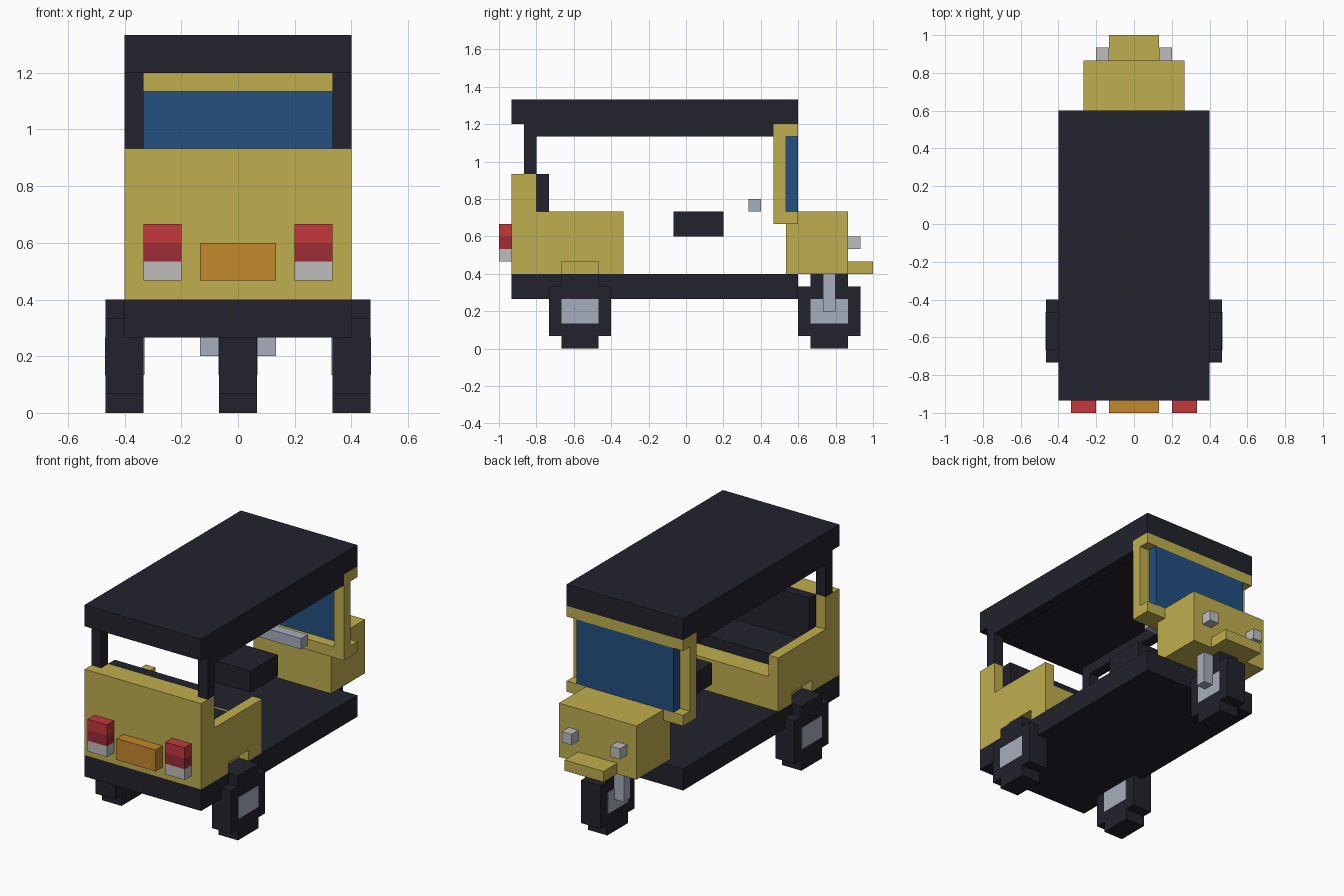
import bpy, bmesh

cube = bpy.data.objects.get("Cube")
if cube:
    bpy.data.objects.remove(cube, do_unlink=True)

U = 1 / 15  # one block of the grid


def material(name, hex_code):
    def linear(c):
        return c / 12.92 if c <= 0.04045 else ((c + 0.055) / 1.055) ** 2.4
    rgba = [linear(int(hex_code[i:i + 2], 16) / 255) for i in (0, 2, 4)] + [1]
    m = bpy.data.materials.new(name)
    m.use_nodes = True
    m.diffuse_color = rgba
    bsdf = m.node_tree.nodes["Principled BSDF"]
    bsdf.inputs["Base Color"].default_value = rgba
    bsdf.inputs["Roughness"].default_value = 0.9
    return m


yellow = material("body_yellow", "C0AF4E")
dark = material("dark_charcoal", "22222C")
blue = material("glass_blue", "235080")
red = material("light_red", "C4393F")
deep_red = material("deep_red", "9D2C38")
orange = material("plate_orange", "C3882B")
pale = material("pale_grey", "BFBDBD")
steel = material("steel_grey", "A6AEBC")


def prism(name, mat, x0, x1, profile):
    """Extrude a (y, z) profile in blocks from x0 to x1."""
    bm = bmesh.new()
    face = bm.faces.new([bm.verts.new((x0 * U, y * U, z * U)) for y, z in profile])
    new = bmesh.ops.extrude_face_region(bm, geom=[face])["geom"]
    verts = [v for v in new if isinstance(v, bmesh.types.BMVert)]
    bmesh.ops.translate(bm, verts=verts, vec=((x1 - x0) * U, 0, 0))
    bmesh.ops.recalc_face_normals(bm, faces=bm.faces[:])
    mesh = bpy.data.meshes.new(name)
    bm.to_mesh(mesh)
    bm.free()
    mesh.materials.append(mat)
    obj = bpy.data.objects.new(name, mesh)
    bpy.context.collection.objects.link(obj)
    return obj


def box(name, mat, x, y, z):
    return prism(name, mat, x[0], x[1],
                 [(y[0], z[0]), (y[1], z[0]), (y[1], z[1]), (y[0], z[1])])


def pair(name, mat, x, y, z):
    """A box on the left (+x) and its mirror on the right."""
    box(name + "_left", mat, x, y, z)
    box(name + "_right", mat, (-x[1], -x[0]), y, z)


def wheel(name, x, yc):
    # Stepped tyre with a square hub plate on each face
    half = [(1.5, 0), (1.5, 1), (2.5, 1), (2.5, 5), (1.5, 5), (1.5, 6)]
    outline = half + [(-y, z) for y, z in reversed(half)]
    prism(name + "_tyre", dark, x[0], x[1], [(yc + y, z) for y, z in outline])
    e = 0.04
    hub = ((yc - 1.5, yc + 1.5), (2, 4))
    box(name + "_hub_a", steel, (x[0] - e, x[0] + e), *hub)
    box(name + "_hub_b", steel, (x[1] - e, x[1] + e), *hub)


# Chassis and wheels
box("chassis", dark, (-6, 6), (-14, 9), (4, 6))
wheel("rear_wheel_left", (5, 7), -8.5)
wheel("rear_wheel_right", (-7, -5), -8.5)
wheel("front_wheel", (-1, 1), 11.5)
pair("front_fork", steel, (1, 2), (11, 12), (3, 6))

# Passenger tub: stepped side walls with a notch over each wheel
wall = [(-14, 6), (-10, 6), (-10, 7), (-7, 7), (-7, 6), (-5, 6),
        (-5, 11), (-12, 11), (-12, 14), (-14, 14)]
prism("side_wall_left", yellow, 5, 6, wall)
prism("side_wall_right", yellow, -6, -5, wall)
box("rear_wall", yellow, (-5, 5), (-14, -12), (6, 14))
box("bench_base", yellow, (-5, 5), (-12, -5), (6, 9))
box("bench_cushion", dark, (-5, 5), (-11, -7), (9, 10))
box("bench_backrest", dark, (-5, 5), (-12, -11), (9, 14))

# Roof and posts
box("roof", dark, (-6, 6), (-14, 9), (18, 20))
pair("roof_rail", dark, (5, 6), (-13, 7), (17, 18))
pair("rear_post", dark, (5, 6), (-13, -12), (14, 17))

# Windscreen
box("windscreen_header", yellow, (-6, 6), (7, 9), (17, 18))
box("windscreen_sill", yellow, (-6, 6), (7, 9), (10, 11))
pair("windscreen_post", yellow, (5, 6), (7, 8), (11, 17))
box("windscreen_glass", blue, (-5, 5), (8, 9), (11, 17))

# Nose
box("nose", yellow, (-4, 4), (8, 13), (6, 11))
box("mudguard", yellow, (-2, 2), (13, 15), (6, 7))
pair("headlight", pale, (2, 3), (13, 14), (8, 9))

# Driver's seat and handlebar
box("driver_seat", dark, (-2, 2), (-1, 3), (9, 11))
box("handlebar", steel, (-3, 3), (5, 6), (11, 12))

# Tail lights and plate
pair("tail_light_top", red, (3, 5), (-15, -14), (9, 10))
pair("tail_light_middle", deep_red, (3, 5), (-15, -14), (8, 9))
pair("reverse_light", pale, (3, 5), (-15, -14), (7, 8))
box("rear_plate", orange, (-2, 2), (-15, -14), (7, 9))
